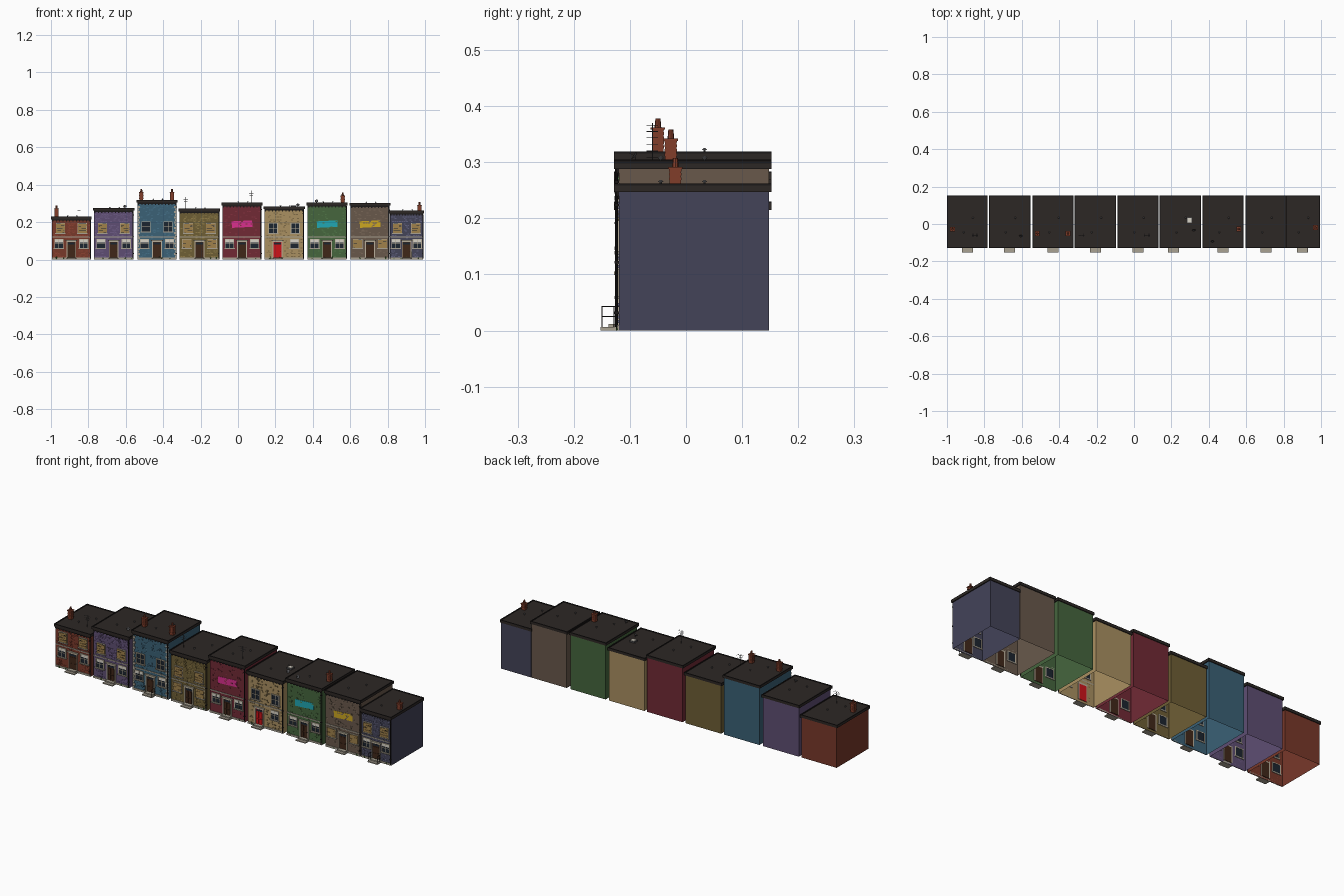
import bpy, bmesh, math, random
from mathutils import Matrix, Vector

if "Cube" in bpy.data.objects:
    bpy.data.objects.remove(bpy.data.objects["Cube"])

random.seed(7)
mats = {}
COL = dict(roof=(.19, .17, .16), trim=(.13, .12, .12), frame=(.72, .68, .60), stone=(.66, .63, .57),
           wood=(.62, .50, .30), door=(.26, .17, .12), red_door=(.80, .10, .12), glass=(.13, .16, .20),
           brick=(.50, .25, .18), metal=(.33, .33, .34), blind=(.85, .83, .78),
           pink=(.85, .20, .55), cyan=(.15, .65, .70), yellow=(.80, .65, .15), plant=(.25, .42, .18))


def material(name, rgb):
    if name not in mats:
        m = bpy.data.materials.new(name)
        m.diffuse_color = [c ** 2.2 for c in rgb] + [1]
        m.use_nodes = True
        m.node_tree.nodes["Principled BSDF"].inputs["Base Color"].default_value = m.diffuse_color
        mats[name] = m
    return mats[name]


class Part:
    """Collects primitives into one named, single-coloured object."""
    def __init__(self, name, mat, rgb=None):
        self.name, self.bm = name, bmesh.new()
        self.mat = material(mat, rgb or COL[mat])

    def box(self, x0, x1, y0, y1, z0, z1, tilt=0):
        m = (Matrix.Translation(((x0 + x1) / 2, (y0 + y1) / 2, (z0 + z1) / 2)) @ Matrix.Rotation(tilt, 4, 'Y')
             @ Matrix.Diagonal((x1 - x0, y1 - y0, z1 - z0, 1)))
        bmesh.ops.create_cube(self.bm, size=1, matrix=m)

    def rod(self, a, b, r, r2=None, n=8):
        a, b = Vector(a), Vector(b)
        d = b - a
        m = Matrix.Translation((a + b) / 2) @ d.to_track_quat('Z', 'Y').to_matrix().to_4x4()
        bmesh.ops.create_cone(self.bm, cap_ends=True, segments=n, radius1=r,
                              radius2=r if r2 is None else r2, depth=d.length, matrix=m)

    def done(self):
        if self.bm.verts:
            me = bpy.data.meshes.new(self.name)
            self.bm.to_mesh(me)
            me.materials.append(self.mat)
            bpy.context.collection.objects.link(bpy.data.objects.new(self.name, me))
        self.bm.free()


F, B = -0.119, 0.148   # front and back wall planes


def frame_ring(p, x, w, z0, z1, t, y0, y1):
    p.box(x - w - t, x - w, y0, y1, z0, z1 + t)
    p.box(x + w, x + w + t, y0, y1, z0, z1 + t)
    p.box(x - w, x + w, y0, y1, z1, z1 + t)


def window(P, x, z0, z1, w, boarded, blind):
    frame_ring(P['frames'], x, w, z0, z1, .004, F - .004, F + .003)
    P['sills'].box(x - w - .007, x + w + .007, F - .008, F + .003, z0 - .006, z0)
    P['glass'].box(x - w, x + w, F - .001, F + .002, z0, z1)
    if boarded:
        n = 4
        for k in range(n):
            z = z0 + (k + .5) * (z1 - z0) / n
            P['boards'].box(x - w - .003, x + w + .003, F - .007, F - .004, z - .0055, z + .0055,
                            random.uniform(-.12, .12))
    else:
        P['frames'].box(x - .0012, x + .0012, F - .003, F, z0, z1)
        P['frames'].box(x - w, x + w, F - .003, F, (z0 + z1) / 2 - .0012, (z0 + z1) / 2 + .0012)
        if blind:
            P['blinds'].box(x - w, x + w, F - .0018, F, z1 - .014, z1)


def chimney(P, x, y, z0, z1):
    s, body = .010, z1 - .016
    P['chimneys'].box(x - s, x + s, y - s, y + s, z0, body)
    z = z0 + .010
    while z < body - .004:      # raised brick courses
        P['chimneys'].box(x - s - .001, x + s + .001, y - s - .001, y + s + .001, z, z + .005)
        z += .008
    P['chimneys'].box(x - s - .003, x + s + .003, y - s - .003, y + s + .003, body - .004, body)
    P['chimneys'].rod((x, y, body), (x, y, z1), .006, .0045)


def antenna(P, x, y, z0, z1):
    p = P['aerials']
    p.rod((x, y, z0), (x, y, z1), .0010, n=6)
    for k, w in enumerate((.016, .012, .009)):
        z = z1 - .004 - k * .011
        p.rod((x - w, y, z), (x + w, y, z), .0008, n=5)
        for s in (-w, 0, w):
            p.rod((x + s, y - .010, z), (x + s, y + .010, z), .0006, n=4)


def dish(P, x, y, z):
    p = P['aerials']
    p.rod((x, y, z), (x, y, z + .008), .0012, n=6)
    p.rod((x, y - .003, z + .011), (x, y, z + .009), .009, .003, n=12)
    p.rod((x, y, z + .009), (x, y - .011, z + .014), .0006, n=5)


def vent(P, x, y, z):
    P['vents'].rod((x, y, z), (x, y, z + .006), .002)
    P['vents'].rod((x, y, z + .006), (x, y, z + .009), .005, .002)


def steps(P, x, rails):
    P['steps'].box(x - .029, x + .029, -.152, F, 0, .006)
    P['steps'].box(x - .024, x + .024, -.138, F, .006, .012)
    if rails:
        for s in (-.027, .027):
            for y in (-.150, -.128):
                P['railings'].rod((x + s, y, .004), (x + s, y, .043), .001, n=6)
            for z in (.025, .043):
                P['railings'].rod((x + s, -.151, z), (x + s, F, z), .001, n=6)


def house(i, x0, x1, top, rgb, door=0, upper='boarded', lower='glass', relief=0, tone=1.15,
          stacks=(), aerial=None, dishes=(), quoins=False, patch=None, rails=False):
    n = f'house_{i}_'
    wall = material(n + 'paint', rgb)
    bright = [min(1, c * tone) for c in rgb]
    P = {k: Part(n + k, m) for k, m in dict(
        frames='frame', sills='stone', glass='glass', boards='wood', blinds='blind', chimneys='brick',
        aerials='metal', vents='metal', steps='stone', railings='trim', roof='roof', cornice='trim',
        door='red_door' if door else 'door', downpipe='trim', quoins='stone', plants='plant').items()}
    P['bricks'] = Part(n + 'bricks', n + 'bricks', bright)
    cx, w0, w1 = (x0 + x1) / 2, x0 + .005, x1 - .005
    hw = (w1 - w0) / 2
    # open-bottomed wall shell
    shell = Part(n + 'walls', n + 'paint', rgb)
    shell.box(w0, w1, F, B, 0, top - .014)
    bmesh.ops.delete(shell.bm, geom=[f for f in shell.bm.faces if abs(f.normal.z) > .9], context='FACES_ONLY')
    shell.done()
    # flat roof with raised rim and front cornice
    r = P['roof']
    r.box(x0, x1, -.128, .152, top - .015, top - .003)
    for a, b, c, d in ((x0, x0 + .005, -.128, .152), (x1 - .005, x1, -.128, .152),
                       (x0, x1, -.128, -.123), (x0, x1, .147, .152)):
        P['cornice'].box(a, b, c, d, top - .005, top)
    P['cornice'].box(w0, w1, -.125, F, top - .022, top - .015)
    for k in range(12):
        x = w0 + .006 + k * (w1 - w0 - .012) / 11
        P['cornice'].box(x - .003, x + .003, -.123, F, top - .027, top - .022)
    # string course and plinth
    P['sills'].box(w0, w1, F - .003, F, .119, .124)
    P['sills'].box(w0, w1, F - .003, F, 0, .010)
    # door with surround, panels and steps
    dx = cx + door
    frame_ring(P['frames'], dx, .021, .012, .094, .005, F - .005, F + .003)
    P['frames'].box(dx - .031, dx + .031, F - .009, F, .099, .105)
    P['door'].box(dx - .021, dx + .021, F - .001, F + .003, .012, .094)
    for s in (-.010, .010):
        for a, b in ((.018, .042), (.047, .076)):
            P['door'].box(dx + s - .007, dx + s + .007, F - .003, F, a, b)
    P['glass'].box(dx - .018, dx + .018, F - .002, F, .081, .091)
    P['railings'].rod((dx + .018, F - .006, .045), (dx + .018, F, .045), .002, n=6)
    steps(P, dx, rails)
    # windows
    off = hw * .60
    blocked = [(dx - .034, dx + .034, 0, .110)]
    lows = [cx + .055] if door else [cx - off - .004, cx + off + .004]
    ups = [] if upper == 'none' else [cx - off + .004, cx + off - .004]
    uz = .142 if top < .30 else .15
    for xs, z0, z1, kind in ((lows, .062, .106, lower), (ups, uz, uz + .05, upper)):
        for x in xs:
            window(P, x, z0, z1, .021, kind == 'boarded', z0 < .1)
            blocked.append((x - .030, x + .030, z0 - .008, z1 + .006))
    # raised bricks scattered over the facade
    row, z = 0, .014
    while z < top - .034:
        x = w0 + .010 + .006 * (row % 2)
        while x < w1 - .010:
            if random.random() < relief and not (.114 < z < .126) and not any(
                    a < x + .005 and x - .005 < b and c < z + .006 and z < d for a, b, c, d in blocked):
                P['bricks'].box(x - .005, x + .005, F - .0018, F, z, z + .005)
            x += .0125
        z += .0075
        row += 1
    if quoins:                      # corner stones
        for k in range(int((top - .03) / .014)):
            q = .014 if k % 2 else .008
            for a, b in ((w0, w0 + q), (w1 - q, w1)):
                P['quoins'].box(a, b, F - .004, F, .010 + k * .014, .021 + k * .014)
    if patch:                       # plain painted panel
        p = Part(n + 'painted_panel', patch)
        p.box(cx - .055, cx + .055, F - .0015, F, .172, .207, -.05)
        p.done()
    # downpipe with brackets
    px = w1 - .002
    P['downpipe'].rod((px, F - .005, .006), (px, F - .005, top - .02), .0025)
    for z in (.03, .12, top - .04):
        P['downpipe'].box(px - .004, px + .004, F - .008, F, z, z + .004)
    # weeds at the foot of the wall
    for k in range(4):
        x = random.uniform(w0 + .01, w1 - .01)
        for s in (-.004, 0, .004):
            P['plants'].rod((x, F - .004, 0), (x + s, F - .006, random.uniform(.010, .018)), .0012, .0002, 4)
    # rooftop items
    for x, y, z in stacks:
        chimney(P, x, y, top - .004, z)
    if aerial:
        antenna(P, aerial[0], -.06, top - .004, aerial[1])
    for x, y in dishes:
        dish(P, x, y, top - .003)
    vent(P, cx + .03, .033, top - .003)
    vent(P, cx - .02, -.045, top - .003)
    for p in P.values():
        p.done()


house(1, -1, -.782, .230, (.47, .23, .18), relief=.55, stacks=[(-.970, -.028, .29)], aerial=(-.85, .29))
house(2, -.776, -.554, .276, (.37, .31, .45), relief=.5, dishes=[(-.605, -.06)])
house(3, -.543, -.323, .319, (.24, .38, .46), upper='glass', relief=.25, quoins=True, rails=True,
      stacks=[(-.517, -.050, .378), (-.353, -.050, .378)])
house(4, -.317, -.095, .272, (.43, .37, .22), relief=.45, tone=1.3, lower='boarded', aerial=(-.28, .335))
house(5, -.088, .131, .305, (.44, .18, .22), upper='none', relief=.12, patch='pink', aerial=(.07, .370))
house(6, .137, .357, .284, (.66, .56, .38), door=-.036, upper='glass', relief=.3, tone=.75,
      dishes=[(.32, -.03)])
house(7, .367, .586, .305, (.28, .40, .25), upper='none', relief=.15, patch='cyan',
      stacks=[(.560, -.027, .358)], dishes=[(.42, -.09)])
house(8, .597, .815, .303, (.41, .35, .30), upper='none', relief=.15, patch='yellow', lower='boarded')
house(9, .808, .995, .262, (.27, .27, .35), upper='boarded', relief=.5, tone=1.4, rails=True,
      stacks=[(.970, -.019, .308)])

# skylight on the sixth house
s = Part('skylight_frame', 'metal')
s.box(.283, .311, .006, .034, .279, .288)
s.done()
s = Part('skylight_pane', 'blind')
s.box(.286, .308, .009, .031, .288, .290)
s.done()
